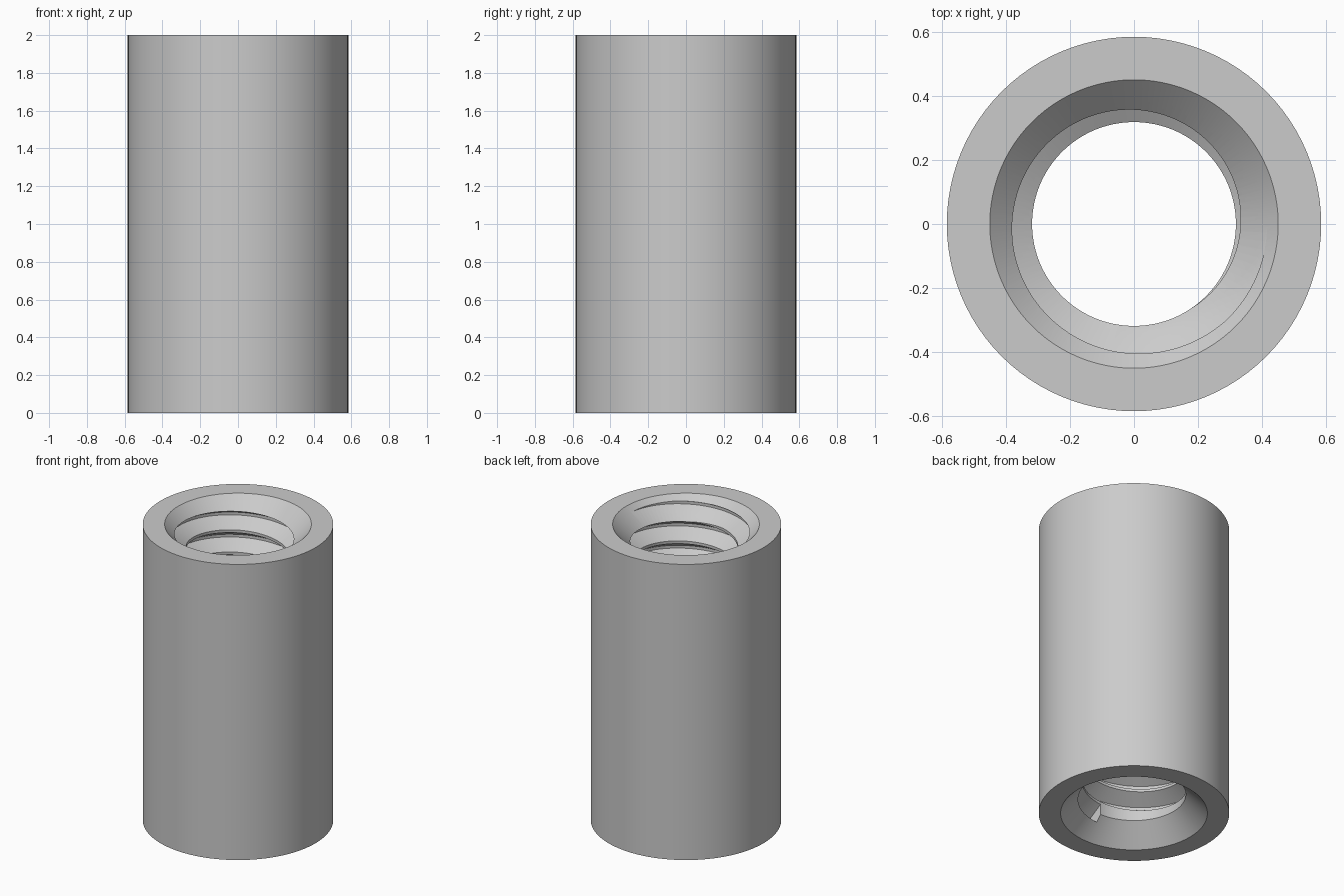
import bpy, bmesh, math

if "Cube" in bpy.data.objects:
    bpy.data.objects.remove(bpy.data.objects["Cube"], do_unlink=True)

HEIGHT, OUTER, RIM, BORE = 2.0, 0.584, 0.45, 0.318
CHAMFER = RIM - BORE
PITCH, ROOT = 0.15, 0.4155
SIDES = 96


def sweep(name, rings, closed):
    """Skin a list of cross-section rings; join the ends or cap them."""
    bm = bmesh.new()
    loops = [[bm.verts.new(p) for p in ring] for ring in rings]
    n = len(loops[0])
    pairs = list(zip(loops, loops[1:]))
    if closed:
        pairs.append((loops[-1], loops[0]))
    else:
        bm.faces.new(loops[0])
        bm.faces.new(loops[-1])
    for a, b in pairs:
        for i in range(n):
            j = (i + 1) % n
            bm.faces.new((a[i], a[j], b[j], b[i]))
    bmesh.ops.recalc_face_normals(bm, faces=bm.faces)
    mesh = bpy.data.meshes.new(name)
    bm.to_mesh(mesh)
    bm.free()
    obj = bpy.data.objects.new(name, mesh)
    bpy.context.collection.objects.link(obj)
    return obj


def ring(profile, angle, lift=0.0):
    return [(r * math.cos(angle), r * math.sin(angle), z + lift) for r, z in profile]


# Sleeve: turned tube with a chamfer at each end of the bore
section = [(OUTER, 0), (OUTER, HEIGHT), (RIM, HEIGHT), (BORE, HEIGHT - CHAMFER),
           (BORE, CHAMFER), (RIM, 0)]
sleeve = sweep("threaded_sleeve",
               [ring(section, math.tau * i / SIDES) for i in range(SIDES)], True)

# Thread cutter: right-handed helix with sixty degree flanks
inner = BORE - 0.008
root_half = PITCH / 16
mouth_half = root_half + (ROOT - inner) * math.tan(math.radians(30))
groove = [(inner, -mouth_half), (ROOT, -root_half), (ROOT, root_half), (inner, mouth_half)]
start_angle = -math.pi / 2
start_height = 0.138
steps = int(13.3 * SIDES)
rings = []
for i in range(steps + 1):
    turn = i / SIDES
    rings.append(ring(groove, start_angle + math.tau * turn + 0.001,
                      start_height + PITCH * turn))
cutter = sweep("thread_cutter", rings, False)
cutter.hide_render = True

# Cut the thread and keep only the finished sleeve
cut = sleeve.modifiers.new("thread", "BOOLEAN")
cut.operation = "DIFFERENCE"
cut.solver = "EXACT"
cut.object = cutter
bpy.context.view_layer.update()
evaluated = sleeve.evaluated_get(bpy.context.evaluated_depsgraph_get())
finished = bpy.data.meshes.new_from_object(evaluated)
sleeve.modifiers.clear()
sleeve.data = finished
bpy.data.objects.remove(cutter, do_unlink=True)

# Plain grey metal
steel = bpy.data.materials.new("grey_metal")
steel.use_nodes = True
colour = (0.6, 0.6, 0.6, 1)
steel.diffuse_color = colour
steel.node_tree.nodes["Principled BSDF"].inputs["Base Color"].default_value = colour
sleeve.data.materials.clear()
sleeve.data.materials.append(steel)

bpy.ops.object.select_all(action="DESELECT")
sleeve.select_set(True)
bpy.context.view_layer.objects.active = sleeve
bpy.ops.object.shade_smooth_by_angle(angle=math.radians(25))
